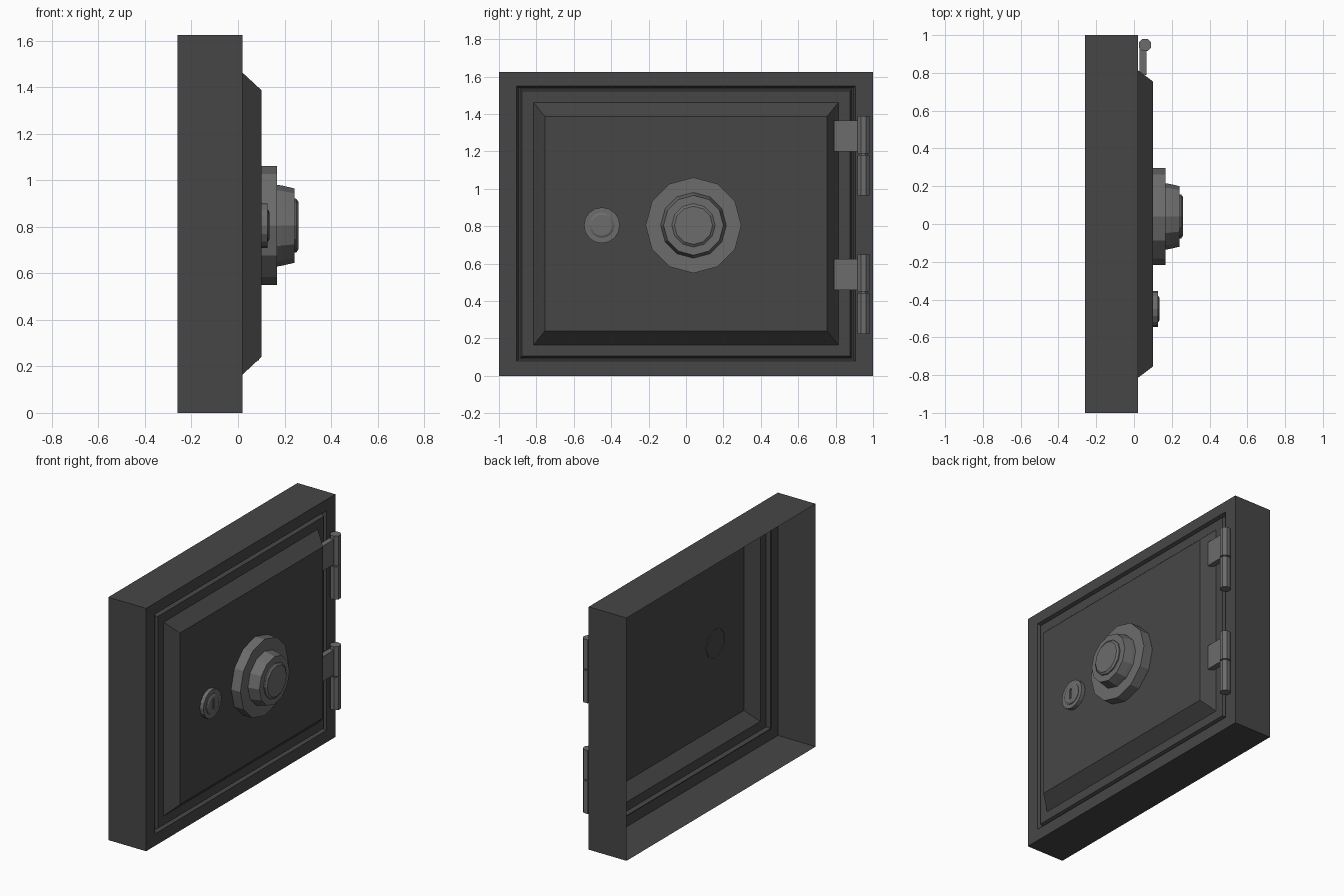
import bpy, bmesh, math

if "Cube" in bpy.data.objects:
    bpy.data.objects.remove(bpy.data.objects["Cube"])

def material(name, v):
    m = bpy.data.materials.new(name)
    m.diffuse_color = (v, v, v, 1)
    m.use_nodes = True
    m.node_tree.nodes["Principled BSDF"].inputs["Base Color"].default_value = m.diffuse_color
    return m

dark = material("dark grey steel", 0.062)
light = material("mid grey metal", 0.15)

def finish(bm, name, mat):
    bmesh.ops.remove_doubles(bm, verts=bm.verts, dist=1e-5)
    me = bpy.data.meshes.new(name)
    bm.to_mesh(me)
    bm.free()
    me.materials.append(mat)
    ob = bpy.data.objects.new(name, me)
    bpy.context.collection.objects.link(ob)
    return ob

def loft(bm, loops, cap_start, cap_end):
    """Join successive closed loops with quads."""
    rings = [[bm.verts.new(p) for p in lp] for lp in loops]
    n = len(rings[0])
    for a, b in zip(rings, rings[1:]):
        for i in range(n):
            j = (i + 1) % n
            bm.faces.new((a[i], a[j], b[j], b[i]))
    if cap_start:
        bm.faces.new(rings[0][::-1])
    if cap_end:
        bm.faces.new(rings[-1])

def rect(x, hy, z0, z1):
    return [(x, -hy, z0), (x, hy, z0), (x, hy, z1), (x, -hy, z1)]

# Open-backed shell: frame, seam groove and raised bevelled door
bm = bmesh.new()
loft(bm, [rect(-0.26, 1.0, 0.0, 1.625), rect(0.02, 1.0, 0.0, 1.625),
          rect(0.02, 0.905, 0.08, 1.55), rect(-0.005, 0.895, 0.09, 1.54),
          rect(-0.005, 0.888, 0.095, 1.533), rect(0.02, 0.877, 0.105, 1.523),
          rect(0.02, 0.815, 0.165, 1.462), rect(0.10, 0.755, 0.24, 1.388)],
     False, True)
finish(bm, "safe_front", dark)

def turned(name, cy, cz, profile, n, back=False):
    """Disc stack along x; profile holds (x, radius)."""
    bm = bmesh.new()
    loft(bm, [[(x, cy + r * math.cos(2 * math.pi * i / n),
                cz + r * math.sin(2 * math.pi * i / n)) for i in range(n)]
              for x, r in profile], back, True)
    return finish(bm, name, light)

# Combination dial
turned("dial_plate", 0.04, 0.805, [(0.10, 0.256), (0.168, 0.256)], 12)
turned("dial_knob", 0.04, 0.805,
       [(0.165, 0.176), (0.19, 0.172), (0.242, 0.16), (0.242, 0.116),
        (0.25, 0.116), (0.26, 0.102)], 12)

# Key lock with a recessed key slot
turned("lock_rim", -0.45, 0.805, [(0.097, 0.096), (0.126, 0.096), (0.126, 0.06)], 16)
barrel = turned("lock_barrel", -0.45, 0.805,
                [(0.12, 0.068), (0.13, 0.068), (0.136, 0.056)], 16, True)
bm = bmesh.new()
bmesh.ops.create_cube(bm, size=1)
for v in bm.verts:
    v.co = (0.137 + v.co.x * 0.016, -0.45 + v.co.y * 0.018, 0.805 + v.co.z * 0.07)
cutter = finish(bm, "key_slot_cutter", light)
cutter.hide_render = True
cutter.hide_viewport = True
mod = barrel.modifiers.new("slot", 'BOOLEAN')
mod.operation = 'DIFFERENCE'
mod.object = cutter

# Hinges: door leaf, two knuckles and a pin each
def knuckle(name, z0, z1, r):
    n = 8
    ring = [(0.058 + r * math.cos(2 * math.pi * (i + 0.5) / n),
             0.948 + r * math.sin(2 * math.pi * (i + 0.5) / n)) for i in range(n)]
    bm = bmesh.new()
    loft(bm, [[(x, y, z) for x, y in ring] for z in (z0, z1)], True, True)
    finish(bm, name, light)

for tag, z in (("lower", 0.225), ("upper", 0.965)):
    knuckle(tag + "_hinge_frame_knuckle", z, z + 0.217, 0.035)
    knuckle(tag + "_hinge_door_knuckle", z + 0.225, z + 0.425, 0.035)
    knuckle(tag + "_hinge_pin", z + 0.01, z + 0.415, 0.025)
    bm = bmesh.new()
    loft(bm, [[(0.03, 0.79, h), (0.066, 0.79, h), (0.066, 0.93, h), (0.03, 0.93, h)]
              for h in (z + 0.234, z + 0.4)], True, True)
    finish(bm, tag + "_hinge_leaf", light)
